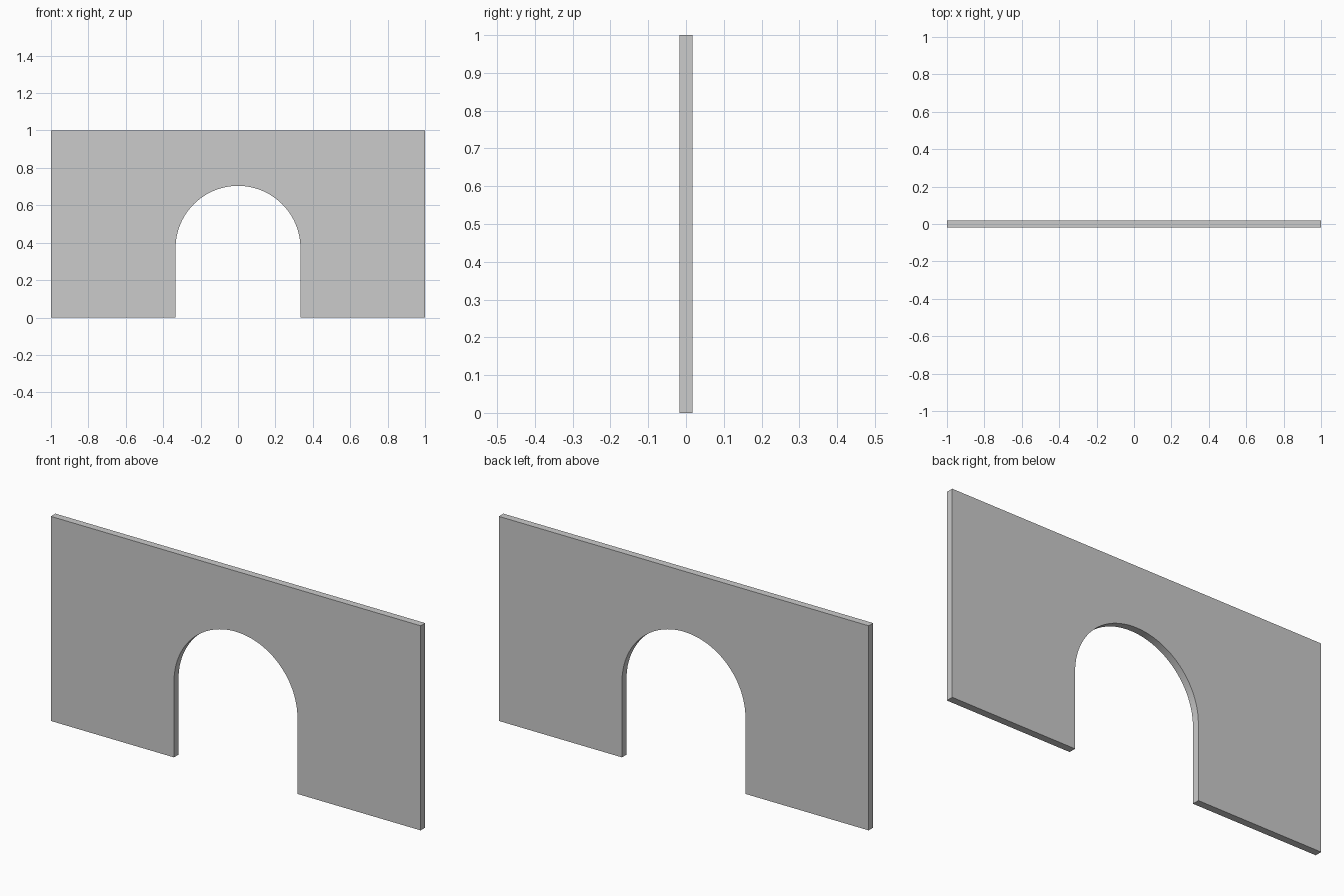
import bpy, bmesh, math

if "Cube" in bpy.data.objects:
    bpy.data.objects.remove(bpy.data.objects["Cube"])

HALF_W, HEIGHT, HALF_T = 1.0, 1.0, 0.0175
RADIUS, SPRING, SEGMENTS = 0.334, 0.37, 48

# Wall outline with a round-topped doorway, in the x-z plane
arch = [(-RADIUS * math.cos(math.pi * i / SEGMENTS),
         SPRING + RADIUS * math.sin(math.pi * i / SEGMENTS))
        for i in range(SEGMENTS + 1)]
outline = ([(-HALF_W, 0), (-RADIUS, 0)] + arch +
           [(RADIUS, 0), (HALF_W, 0), (HALF_W, HEIGHT), (-HALF_W, HEIGHT)])

# Extrude the outline through the wall thickness
bm = bmesh.new()
face = bm.faces.new([bm.verts.new((x, -HALF_T, z)) for x, z in outline])
result = bmesh.ops.extrude_face_region(bm, geom=[face], use_keep_orig=True)
moved = [v for v in result["geom"] if isinstance(v, bmesh.types.BMVert)]
bmesh.ops.translate(bm, verts=moved, vec=(0, 2 * HALF_T, 0))
bmesh.ops.recalc_face_normals(bm, faces=bm.faces)

mesh = bpy.data.meshes.new("arched_wall")
bm.to_mesh(mesh)
bm.free()
wall = bpy.data.objects.new("arched_wall", mesh)
bpy.context.collection.objects.link(wall)

# Smooth the arch soffit, keep the edges crisp
bpy.context.view_layer.objects.active = wall
wall.select_set(True)
bpy.ops.object.shade_smooth_by_angle(angle=math.radians(30))
